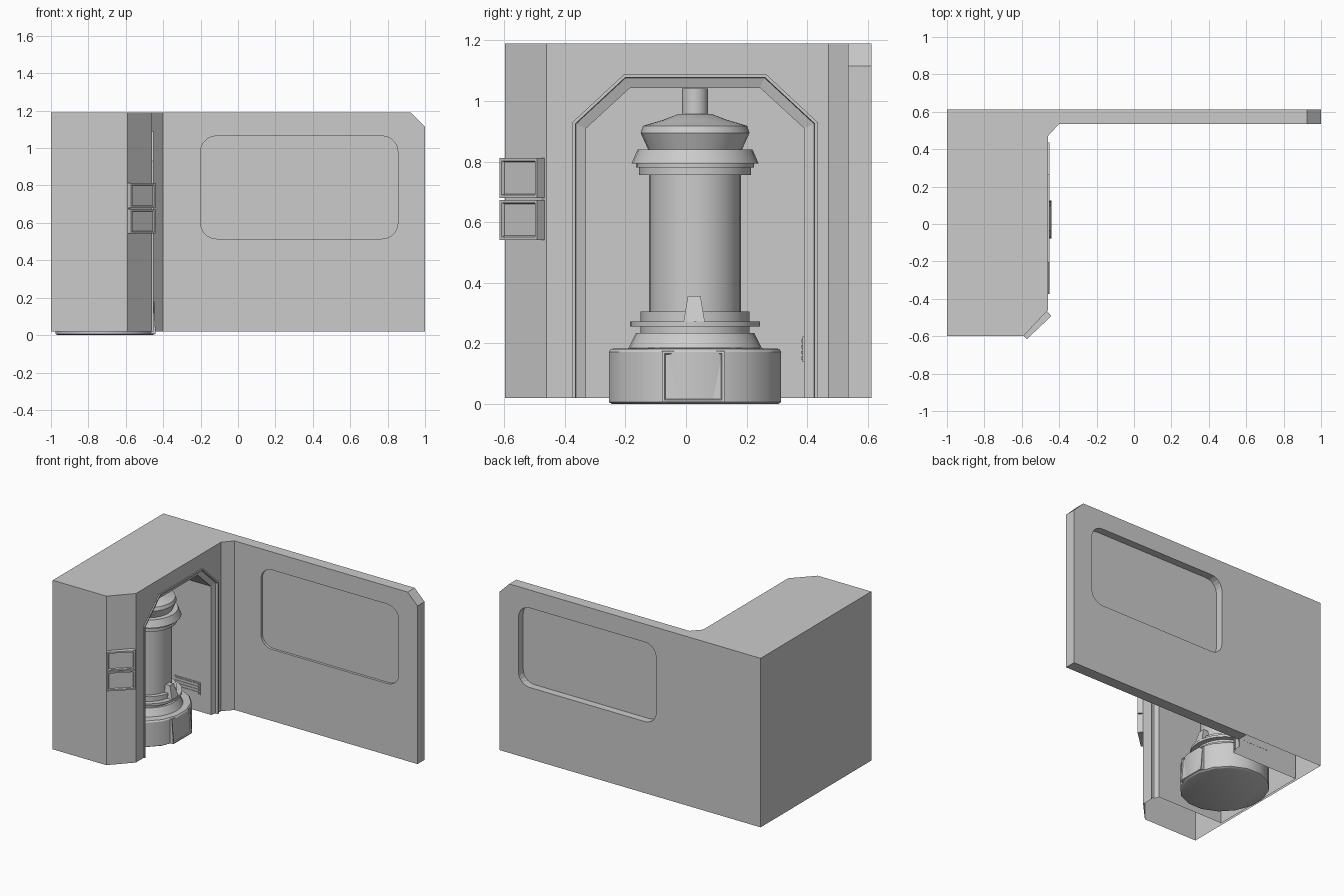
import bpy
import bmesh
import math
from mathutils import Matrix, Vector

if "Cube" in bpy.data.objects:
    bpy.data.objects.remove(bpy.data.objects["Cube"], do_unlink=True)

GREY = (0.6, 0.6, 0.6, 1.0)
grey = bpy.data.materials.new("plain grey")
grey.use_nodes = True
grey.diffuse_color = GREY
grey.node_tree.nodes["Principled BSDF"].inputs["Base Color"].default_value = GREY

FLOOR, TOP = 0.02, 1.19
FACE_X = -0.46                       # plane of the alcove front
CENTRE = Vector((-0.71, 0.03, 0))    # axis of the column


def finish(name, bm, smooth=False, recalc=True):
    """Turn a bmesh into a named grey object."""
    if recalc:
        bmesh.ops.recalc_face_normals(bm, faces=bm.faces)
    mesh = bpy.data.meshes.new(name)
    bm.to_mesh(mesh)
    bm.free()
    mesh.materials.append(grey)
    obj = bpy.data.objects.new(name, mesh)
    bpy.context.collection.objects.link(obj)
    if smooth:
        bpy.ops.object.select_all(action='DESELECT')
        obj.select_set(True)
        bpy.context.view_layer.objects.active = obj
        bpy.ops.object.shade_smooth_by_angle(angle=math.radians(32))
    return obj


def bridge(bm, a, b, closed=False):
    """Quads between two rows of vertices."""
    n = len(a)
    for i in range(n if closed else n - 1):
        j = (i + 1) % n
        bm.faces.new((a[i], a[j], b[j], b[i]))


def lathe(name, profile, sides, scale=(1, 1), turn=0.0):
    """Stack of rings around the column axis, capped at both ends."""
    bm = bmesh.new()
    rings = []
    for r, z in profile:
        angles = [turn + math.tau * i / sides for i in range(sides)]
        rings.append([bm.verts.new((CENTRE.x + r * scale[0] * math.cos(a),
                                    CENTRE.y + r * scale[1] * math.sin(a), z)) for a in angles])
    for a, b in zip(rings, rings[1:]):
        bridge(bm, a, b, True)
    bm.faces.new(rings[0])
    bm.faces.new(rings[-1])
    return finish(name, bm, True)


def block(bm, size, centre):
    """Box added to a bmesh."""
    m = Matrix.Translation(centre) @ Matrix.Diagonal((*size, 1))
    return bmesh.ops.create_cube(bm, size=1, matrix=m)["verts"]


def framed_box(name, size, centre, angle, border, recess, lean=0.0):
    """Box whose +x face carries a sunken panel, turned about z."""
    bm = bmesh.new()
    block(bm, size, (0, 0, 0))
    for v in bm.verts:
        if v.co.x > 0 and v.co.z > 0:
            v.co.x -= lean
    front = max(bm.faces, key=lambda f: f.calc_center_median().x)
    bmesh.ops.inset_region(bm, faces=[front], thickness=border)
    bmesh.ops.inset_region(bm, faces=[front], thickness=0.005, depth=-recess)
    bm.transform(Matrix.Translation(centre) @ Matrix.Rotation(angle, 4, 'Z'))
    return finish(name, bm)


def arch(inset):
    """Opening outline (y, z) with cut shoulders."""
    k = inset * 0.45
    return [(-0.375 + inset, FLOOR), (-0.375 + inset, 0.93 - k), (-0.205 + k, 1.088 - inset),
            (0.265 - k, 1.088 - inset), (0.435 - inset, 0.93 - k), (0.435 - inset, FLOOR)]


# Hollow housing with an open underside and a deep alcove
bm = bmesh.new()
plan = [(FACE_X, 0.47), (-0.40, 0.535), (-0.40, 0.612), (-1, 0.612),
        (-1, -0.598), (-0.59, -0.598), (FACE_X, -0.46)]
low = [bm.verts.new((x, y, FLOOR)) for x, y in plan]
high = [bm.verts.new((x, y, TOP)) for x, y in plan]
for i in range(len(plan) - 1):
    if i != 1:
        bm.faces.new((low[i], low[i + 1], high[i + 1], high[i]))
bm.faces.new(high)
steps = [(0, FACE_X), (0, -0.452), (0.01, -0.452), (0.012, -0.468), (0.045, -0.48), (0.045, -0.985)]
rows = [[bm.verts.new((x, y, z)) for y, z in arch(inset)] for inset, x in steps]
bm.faces.new([low[-1]] + rows[0] + [low[0], high[0], high[-1]])
for a, b in zip(rows, rows[1:]):
    bridge(bm, a, b)
bm.faces.new(rows[-1])
bmesh.ops.recalc_face_normals(bm, faces=bm.faces)
roof = max(bm.faces, key=lambda f: f.calc_center_median().z)
if roof.normal.z < 0:
    bmesh.ops.reverse_faces(bm, faces=bm.faces)
finish("alcove_housing", bm, recalc=False)

# Long wall with a rounded window opening
def rounded_rectangle(x0, x1, z0, z1, r, steps=5):
    points = []
    corners = [(x1 - r, z1 - r), (x0 + r, z1 - r), (x0 + r, z0 + r), (x1 - r, z0 + r)]
    for q, (cx, cz) in enumerate(corners):
        for i in range(steps + 1):
            a = math.pi / 2 * (q + i / steps)
            points.append((cx + r * math.cos(a), cz + r * math.sin(a)))
    return points


window = rounded_rectangle(-0.2, 0.855, 0.515, 1.065, 0.085)
outline = [(-0.40, FLOOR), (1, FLOOR), (1, 1.115), (0.925, TOP), (-0.40, TOP)]
bm = bmesh.new()
sides = []
for y in (0.535, 0.612):
    loops = [[bm.verts.new((x, y, z)) for x, z in shape] for shape in (outline, window)]
    edges = [bm.edges.new((l[i], l[(i + 1) % len(l)])) for l in loops for i in range(len(l))]
    bmesh.ops.triangle_fill(bm, use_beauty=True, use_dissolve=False, edges=edges)
    sides.append(loops)
for a, b in zip(*sides):
    bridge(bm, a, b, True)
finish("long_wall", bm)

# Window pane set near the front of the wall
bm = bmesh.new()
pane = [[bm.verts.new((x, y, z)) for x, z in window] for y in (0.552, 0.56)]
bridge(bm, *pane, True)
for ring in pane:
    bm.faces.new(ring)
finish("window_pane", bm)

# Column base and turned column
lathe("column_base", [(0.28, 0), (0.29, 0.006), (0.29, 0.172), (0.283, 0.182), (0.22, 0.184)],
      16, (0.93, 1), math.pi / 16)
lathe("column", [
    (0.22, 0.184), (0.195, 0.234), (0.18, 0.234), (0.18, 0.256), (0.215, 0.256), (0.215, 0.272),
    (0.18, 0.272), (0.18, 0.305), (0.152, 0.305), (0.152, 0.755), (0.185, 0.755), (0.185, 0.78),
    (0.195, 0.78), (0.195, 0.793), (0.21, 0.793), (0.19, 0.84), (0.155, 0.84), (0.18, 0.895),
    (0.172, 0.918), (0.105, 0.938), (0.055, 0.957), (0.043, 0.957), (0.043, 1.042)], 28)

# Sunken box on the front of the base
framed_box("base_box", (0.12, 0.205, 0.168), (-0.5, 0.024, 0.09), 0, 0.01, 0.006, 0.012)

# Tapered catch on the column collar
bm = bmesh.new()
for v in block(bm, (0.08, 0.07, 0.085), (-0.54, 0.027, 0.314)):
    if v.co.z > 0.314:
        v.co.y = 0.027 + (v.co.y - 0.027) * 0.6
        if v.co.x > -0.54:
            v.co.x -= 0.025
finish("column_catch", bm)

# Two framed control panels on the angled corner
for label, z in (("upper", 0.746), ("lower", 0.608)):
    framed_box(label + "_control_panel", (0.035, 0.18, 0.132), (-0.519, -0.541, z),
               math.radians(-46.7), 0.014, 0.01)

# Slatted vent on the alcove side wall
bm = bmesh.new()
block(bm, (0.2, 0.006, 0.084), (-0.66, 0.388, 0.18))
for i in range(4):
    block(bm, (0.185, 0.006, 0.011), (-0.66, 0.384, 0.151 + 0.019 * i))
finish("wall_vent", bm)
